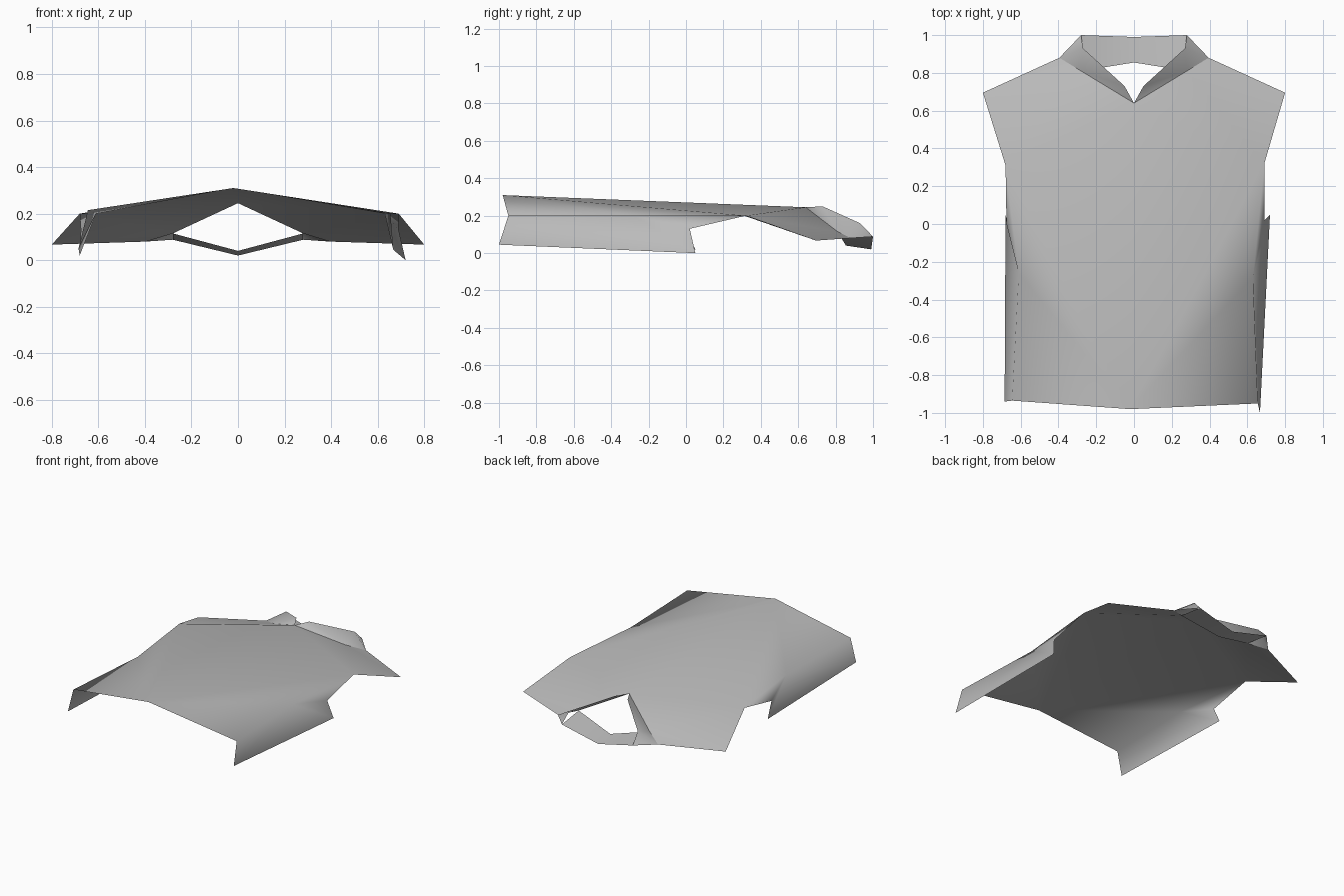
import bpy
import bmesh
from mathutils import Vector

if "Cube" in bpy.data.objects:
    bpy.data.objects.remove(bpy.data.objects["Cube"])

# One grey cloth colour
cloth = bpy.data.materials.new("grey_cloth")
cloth.diffuse_color = (0.5, 0.5, 0.5, 1)
cloth.use_nodes = True
cloth.node_tree.nodes["Principled BSDF"].inputs["Base Color"].default_value = cloth.diffuse_color

# Shared centre-line points
CENTRE = {
    "hem_mid": (-0.02, -0.98, 0.31),
    "v_neck": (0.0, 0.64, 0.245),
    "band_front": (0.0, 0.855, 0.04),
    "band_back": (0.0, 0.99, 0.02),
}

# Right half; the left is its mirror with a slightly different side flap
RIGHT = {
    "hem": (0.655, -0.95, 0.20),
    "waist": (0.63, -0.28, 0.20),
    "armhole": (0.69, 0.32, 0.20),
    "shoulder": (0.80, 0.695, 0.067),
    "seam": (0.395, 0.88, 0.08),
    "neck": (0.28, 0.81, 0.115),
    "lapel": (0.05, 0.73, 0.25),
    "collar_fold": (0.27, 0.93, 0.16),
    "collar_back": (0.28, 1.0, 0.088),
    "flap_hem": (0.667, -1.0, 0.045),
    "flap_top": (0.72, 0.05, 0.0),
    "flap_notch": (0.69, 0.02, 0.13),
}
LEFT = {k: (-x, y, z) for k, (x, y, z) in RIGHT.items()}
LEFT.update({
    "hem": (-0.645, -0.935, 0.215),
    "waist": (-0.61, -0.26, 0.20),
    "armhole": (-0.68, 0.31, 0.20),
    "flap_hem": (-0.685, -0.94, 0.05),
    "flap_top": (-0.68, 0.05, 0.02),
    "flap_notch": (-0.675, 0.0, 0.13),
})

# Faces of each part for one half, as point names (right side, facing out)
PARTS = {
    "vest_front": [
        "hem_mid hem waist", "hem_mid waist armhole", "hem_mid armhole v_neck",
        "v_neck armhole neck", "armhole shoulder neck", "shoulder seam neck",
        # side flap folded down below the arm
        "hem flap_hem waist", "flap_hem flap_top waist",
        "flap_top flap_notch waist", "waist flap_notch armhole",
    ],
    "collar": [
        "v_neck neck lapel", "neck collar_fold lapel",
        "neck seam collar_fold", "seam collar_back collar_fold",
    ],
    "back_neckband": [
        "band_front neck collar_back", "band_front collar_back band_back",
    ],
}


def build(name, faces):
    """Make one smooth cloth part from both halves, welded on the centre line."""
    bm = bmesh.new()
    for side, flip in ((RIGHT, False), (LEFT, True)):
        points = {**CENTRE, **side}
        for face in faces:
            verts = [bm.verts.new(Vector(points[p])) for p in face.split()]
            bm.faces.new(verts[::-1] if flip else verts).smooth = True
    bmesh.ops.remove_doubles(bm, verts=bm.verts, dist=0.0005)
    mesh = bpy.data.meshes.new(name)
    bm.to_mesh(mesh)
    bm.free()
    mesh.materials.append(cloth)
    obj = bpy.data.objects.new(name, mesh)
    bpy.context.collection.objects.link(obj)
    return obj


for part, part_faces in PARTS.items():
    build(part, part_faces)
